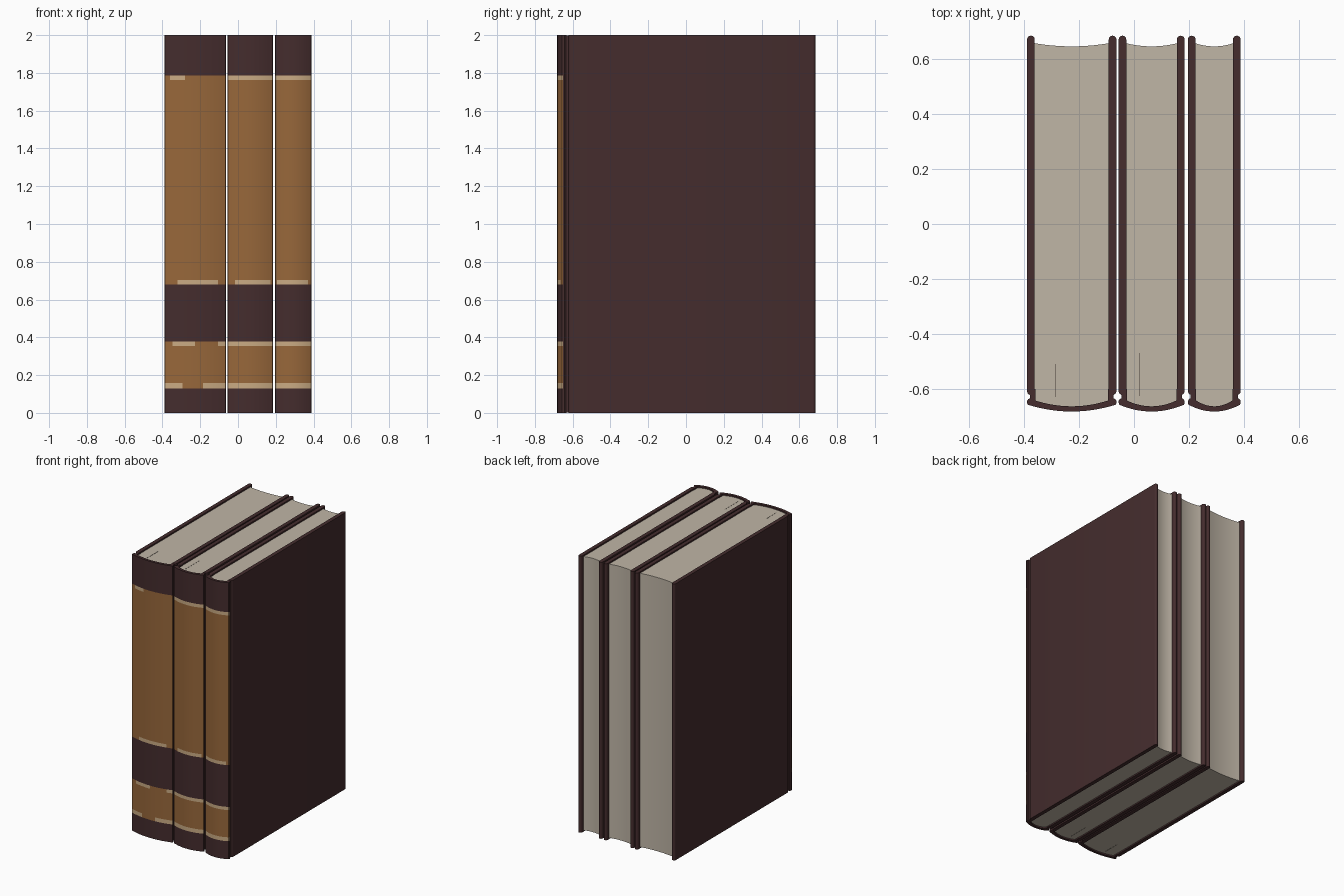
import bpy, bmesh, math

if "Cube" in bpy.data.objects:
    bpy.data.objects.remove(bpy.data.objects["Cube"])


def material(name, rgb):
    m = bpy.data.materials.new(name)
    m.diffuse_color = (*[(c / 255) ** 2.2 for c in rgb], 1)
    m.use_nodes = True
    m.node_tree.nodes["Principled BSDF"].inputs["Base Color"].default_value = m.diffuse_color
    return m


DARK = material("dark_leather", (70, 48, 49))
TAN = material("tan_leather", (150, 103, 61))
CREAM = material("worn_cream", (200, 169, 130))
PAPER = material("paper", (190, 180, 165))
SLIT = material("page_shadow", (128, 119, 108))
COVER, H = 0.028, 2.0


def sweep(name, profile, levels, mats, paint=None, smooth=True):
    """Closed plan outline stacked over z levels; paint(i, z) picks the slot."""
    bm = bmesh.new()
    rings = [[bm.verts.new((x, y, z)) for x, y in profile] for z in levels]
    n = len(profile)
    for k in range(len(levels) - 1):
        for i in range(n):
            j = (i + 1) % n
            f = bm.faces.new((rings[k][i], rings[k][j], rings[k + 1][j], rings[k + 1][i]))
            if paint:
                f.material_index = paint(i, (levels[k] + levels[k + 1]) / 2)
    caps = [bm.faces.new(rings[0]), bm.faces.new(rings[-1])]
    bmesh.ops.triangulate(bm, faces=caps)
    bmesh.ops.recalc_face_normals(bm, faces=bm.faces)
    me = bpy.data.meshes.new(name)
    bm.to_mesh(me)
    bm.free()
    for m in mats:
        me.materials.append(m)
    ob = bpy.data.objects.new(name, me)
    bpy.context.collection.objects.link(ob)
    if smooth:
        bpy.context.view_layer.objects.active = ob
        ob.select_set(True)
        bpy.ops.object.shade_smooth_by_angle(angle=math.radians(35))
        ob.select_set(False)
    return ob


def arc(x0, x1, y_side, y_mid, n):
    """Shallow bowed line from x0 to x1."""
    return [(x0 + (x1 - x0) * i / n,
             y_mid + (y_side - y_mid) * (2 * i / n - 1) ** 2) for i in range(n + 1)]


def half_circle(cx, cy, r, start, n=8):
    return [(cx + r * math.cos(start + math.pi * i / n),
             cy + r * math.sin(start + math.pi * i / n)) for i in range(n + 1)]


# Spine heights: dark ends, label band, tan panels and worn cream edges
LEVELS = [0, 0.13, 0.158, 0.355, 0.378, 0.68, 0.704, 1.763, 1.787, H]
TAN_ROWS = [(0.13, 0.378), (0.68, 1.787)]
CREAM_ROWS = [0.144, 0.3665, 0.692, 1.775]
COLS = 24


def make_spine(name, x0, x1, wear):
    outer = arc(x0 + 0.002, x1 - 0.002, -0.657, -0.682, COLS)
    right_end = [(x1, -0.65), (x1, -0.643), (x1 - 0.005, -0.636),
                 (x1 - 0.014, -0.633), (x1 - 0.023, -0.636)]
    left_end = [(x0 + x1 - x, y) for x, y in reversed(right_end)]
    inner = arc(x1 - 0.03, x0 + 0.03, -0.642, -0.663, COLS)
    profile = outer + right_end + inner + left_end
    n = len(profile)

    def paint(i, z):
        if not (i < COLS + 1 or i >= n - 1):
            return 0
        if not any(a < z < b for a, b in TAN_ROWS):
            return 0
        t = min(max((i + 0.5) / COLS, 0), 1) if i < COLS + 1 else 0
        for row, spans in zip(CREAM_ROWS, wear):
            if abs(z - row) < 0.005 and any(a <= t <= b for a, b in spans):
                return 2
        return 1

    sweep(name, profile, LEVELS, [DARK, TAN, CREAM], paint)


def make_book(label, x0, x1, wear):
    make_spine(label + "_spine", x0, x1, wear)
    r = COVER / 2
    for side, cx, hinge in (("left", x0 + r, x0 + 0.02), ("right", x1 - r, x1 - 0.02)):
        # Rounded cover board
        board = half_circle(cx, 0.685 - r, r, 0) + half_circle(cx, -0.622 + r, r, math.pi)
        sweep(f"{label}_{side}_cover", board, [0, H], [DARK])
        # Narrow hinge in the groove between board and spine
        sweep(f"{label}_{side}_hinge",
              [(hinge - 0.01, -0.645), (hinge + 0.01, -0.645),
               (hinge + 0.01, -0.6), (hinge - 0.01, -0.6)], [0.001, H - 0.001], [DARK], smooth=False)
    # Page block, bowed at the spine and hollow at the open edge
    a, b = x0 + COVER - 0.003, x1 - COVER + 0.003
    pages = arc(a, b, -0.643, -0.665, 16) + arc(b, a, 0.658, 0.646, 16)
    sweep(label + "_pages", pages, [0.01, H - 0.01], [PAPER])


FULL = [(0, 1)]
make_book("wide_book", -0.389, -0.064,
          [[(0, 0.31), (0.64, 1)], [(0.12, 0.49), (0.86, 1)], [(0.21, 0.87)], [(0.08, 0.33)]])
make_book("middle_book", -0.056, 0.184, [FULL, FULL, [(0.18, 0.95)], FULL])
make_book("narrow_book", 0.196, 0.388, [FULL, FULL, [(0.06, 0.93)], FULL])

# Thin gaps between pages, seen at the top and bottom of two books
for x, y0, y1 in ((-0.285, -0.63, -0.51), (0.02, -0.625, -0.47)):
    for where, z in (("top", H - 0.011), ("bottom", 0.009)):
        sweep(f"page_gap_{where}", [(x - 0.002, y0), (x + 0.002, y0), (x + 0.002, y1), (x - 0.002, y1)],
              [z, z + 0.002], [SLIT], smooth=False)
